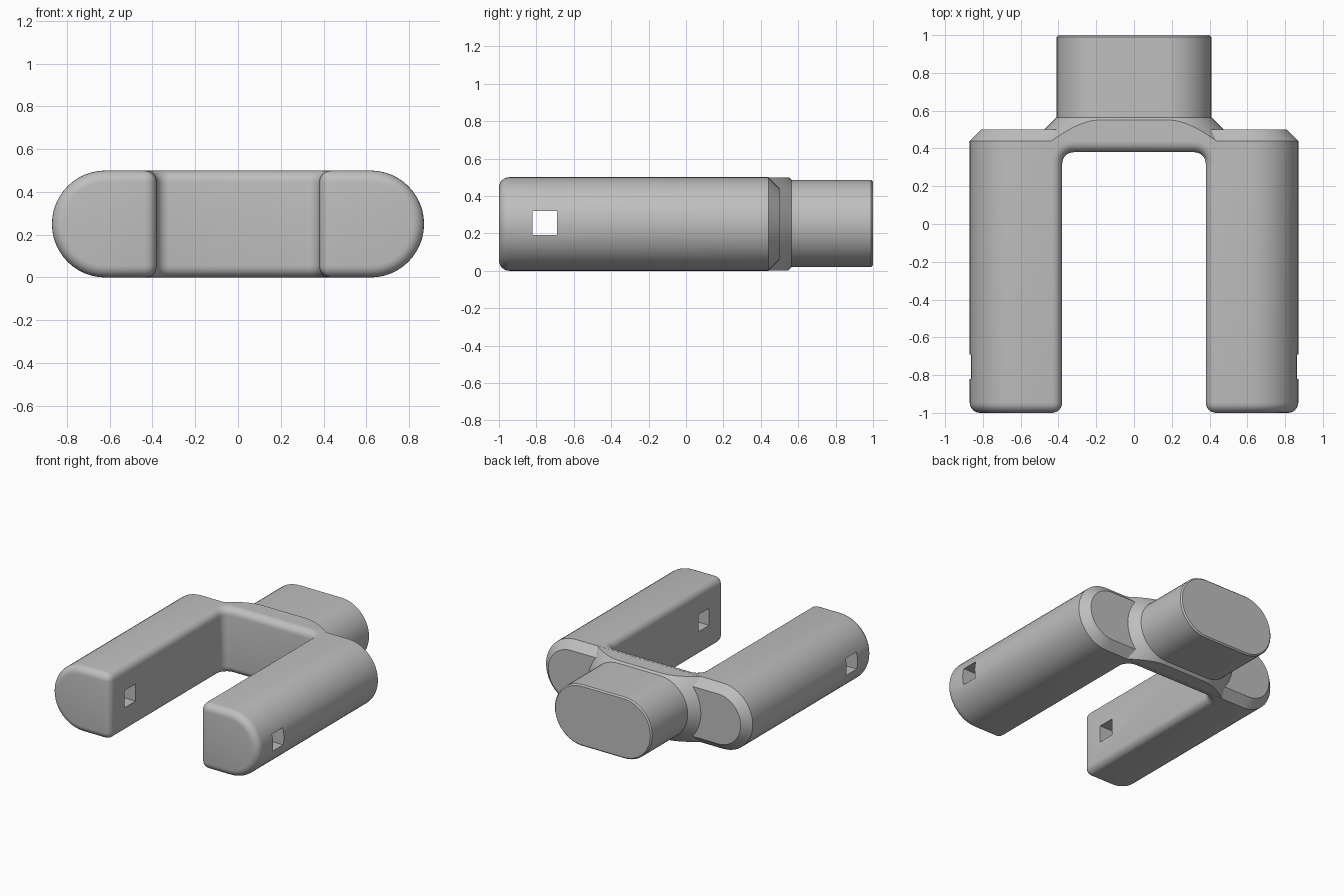
import bpy, bmesh, math
from mathutils import Vector

cube = bpy.data.objects.get("Cube")
if cube:
    bpy.data.objects.remove(cube, do_unlink=True)

grey = bpy.data.materials.new("plain grey")
grey.use_nodes = True
colour = (0.52, 0.52, 0.52, 1)
grey.diffuse_color = colour
grey.node_tree.nodes["Principled BSDF"].inputs["Base Color"].default_value = colour


def stadium(flat, r, y, zc, n=24):
    """Ring of points in the xz plane with semicircular left and right ends."""
    ring = []
    for side in (1, -1):
        for i in range(n + 1):
            a = -math.pi / 2 + math.pi * i / n
            ring.append(Vector((side * (flat + r * math.cos(a)), y, zc + side * r * math.sin(a))))
    return ring


def loft(rings):
    """Closed skin through matching rings, capped at both ends."""
    bm = bmesh.new()
    loops = [[bm.verts.new(p) for p in ring] for ring in rings]
    n = len(loops[0])
    for a, b in zip(loops, loops[1:]):
        for i in range(n):
            j = (i + 1) % n
            bm.faces.new((a[i], a[j], b[j], b[i]))
    bm.faces.new(loops[0])
    bm.faces.new(loops[-1])
    bmesh.ops.recalc_face_normals(bm, faces=bm.faces)
    return bm


def make(name, bm):
    mesh = bpy.data.meshes.new(name)
    bm.to_mesh(mesh)
    bm.free()
    ob = bpy.data.objects.new(name, mesh)
    bpy.context.collection.objects.link(ob)
    mesh.materials.append(grey)
    return ob


def activate(ob):
    bpy.ops.object.select_all(action='DESELECT')
    ob.select_set(True)
    bpy.context.view_layer.objects.active = ob


def cut(ob, cutter):
    mod = ob.modifiers.new("cut", 'BOOLEAN')
    mod.operation = 'DIFFERENCE'
    mod.solver = 'EXACT'
    mod.object = cutter
    activate(ob)
    bpy.ops.object.modifier_apply(modifier=mod.name)
    bpy.data.objects.remove(cutter, do_unlink=True)


def sharp_edges(bm, low, high):
    """Edges over 40 degrees whose middle lies between two y values."""
    return [e for e in bm.edges
            if len(e.link_faces) == 2 and e.calc_face_angle() > math.radians(40)
            and low < (e.verts[0].co.y + e.verts[1].co.y) / 2 < high]


# Fork body: stadium prism with a chamfered back rim
fork = make("fork_body", loft([stadium(0.62, 0.25, -1, 0.25),
                               stadium(0.62, 0.25, 0.44, 0.25),
                               stadium(0.62, 0.19, 0.5, 0.25)]))

# Slot between the arms, with rounded inner corners
w, back, r = 0.38, 0.38, 0.06
plan = [(-w, -1.5), (w, -1.5)]
for cx, start in ((w - r, 0), (r - w, 90)):
    for i in range(7):
        a = math.radians(start + 15 * i)
        plan.append((cx + r * math.cos(a), back - r + r * math.sin(a)))
slot = make("slot_cutter", loft([[Vector((x, y, z)) for x, y in plan] for z in (-0.5, 1)]))
slot.hide_render = True
cut(fork, slot)

# Rounded edges on the arms and along the slot
bm = bmesh.new()
bm.from_mesh(fork.data)
bmesh.ops.remove_doubles(bm, verts=bm.verts, dist=0.0001)
bmesh.ops.dissolve_limit(bm, angle_limit=math.radians(0.5), verts=bm.verts, edges=bm.edges)
bmesh.ops.bevel(bm, geom=sharp_edges(bm, -2, 0.42), offset=0.055, offset_type='OFFSET',
                segments=6, profile=0.5, affect='EDGES', clamp_overlap=False)
bm.to_mesh(fork.data)
bm.free()

# Square pin hole through both arms
bm = bmesh.new()
bmesh.ops.create_cube(bm, size=1)
bmesh.ops.scale(bm, vec=(3, 0.13, 0.13), verts=bm.verts)
bmesh.ops.translate(bm, vec=(0, -0.755, 0.255), verts=bm.verts)
hole = make("pin_hole_cutter", bm)
hole.hide_render = True
cut(fork, hole)

# Collar: 45 degree flare trimmed to the height of the body
flat, rad, mid = 0.177, 0.233, 0.2525
bm = loft([stadium(flat, rad + 0.125, 0.44, mid), stadium(flat, rad, 0.565, mid)])
for z, n in ((0.4995, 1), (0.0005, -1)):
    res = bmesh.ops.bisect_plane(bm, geom=bm.verts[:] + bm.edges[:] + bm.faces[:],
                                 plane_co=(0, 0, z), plane_no=(0, 0, n), clear_outer=True)
    rim = [e for e in res["geom_cut"] if isinstance(e, bmesh.types.BMEdge)]
    bmesh.ops.holes_fill(bm, edges=[e for e in bm.edges if e.is_boundary] or rim, sides=0)
bmesh.ops.recalc_face_normals(bm, faces=bm.faces)
collar = make("collar", bm)

# Stub at the back with a fine edge break
stub = make("stub", loft([stadium(flat, rad, 0.48, mid), stadium(flat, rad, 0.99, mid),
                          stadium(flat, rad - 0.01, 1, mid)]))

for ob in (fork, collar, stub):
    activate(ob)
    bpy.ops.object.shade_smooth_by_angle(angle=math.radians(30))
